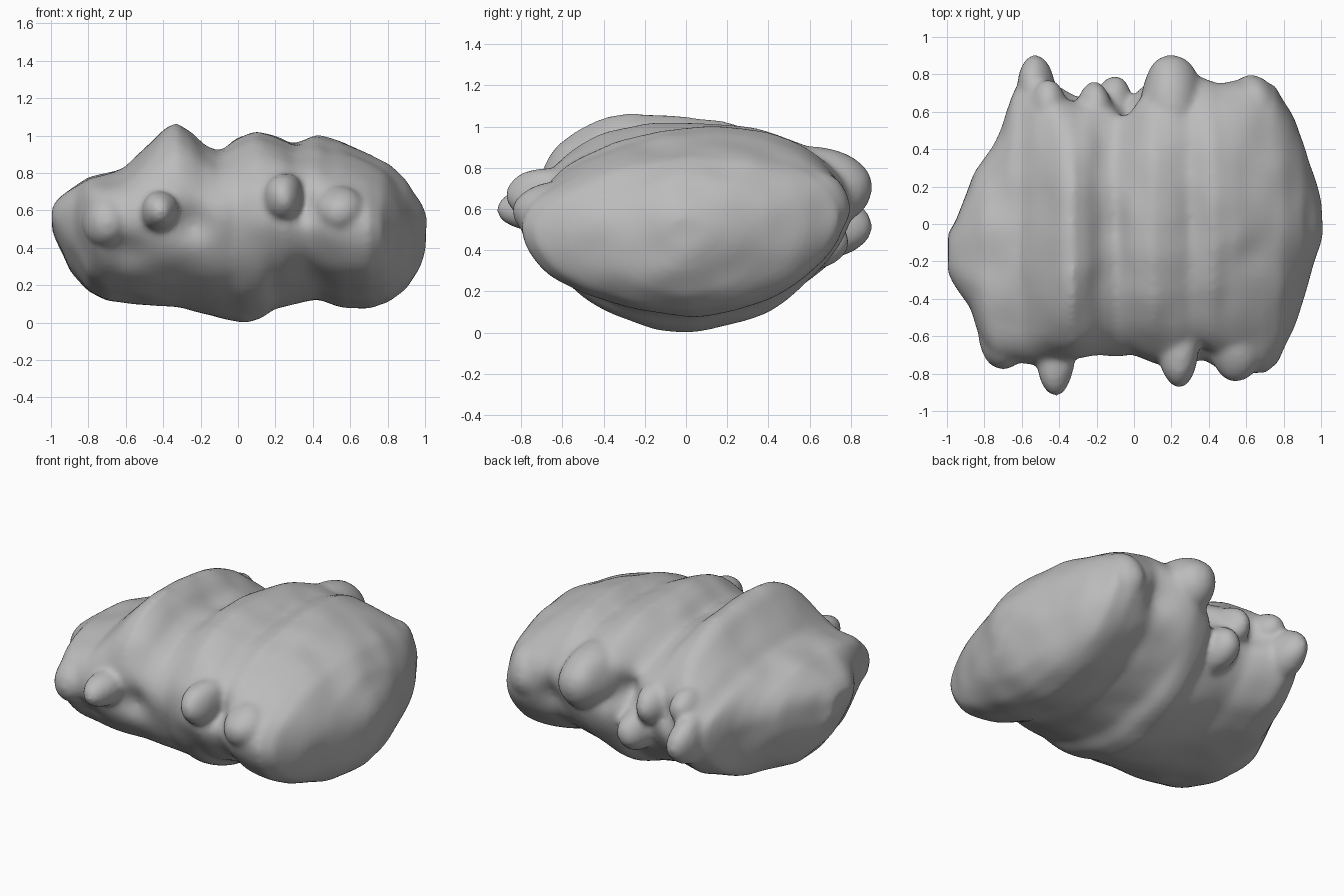
import bpy, bmesh, math
from mathutils import Matrix, Vector, noise

default = bpy.data.objects.get("Cube")
if default:
    bpy.data.objects.remove(default, do_unlink=True)

# Outline profiles of the boulder core along x, as (x, value)
TOP = [(-1, .62), (-.96, .67), (-.8, .78), (-.6, .83), (-.5, .93), (-.4, 1.04), (-.33, 1.07), (-.25, 1.02),
       (-.18, .95), (-.1, .92), (0, .99), (.1, 1.03), (.2, 1.0), (.3, .96), (.42, 1.01), (.55, .97),
       (.8, .85), (.9, .76), (.97, .65), (1, .56)]
BOTTOM = [(-1, .5), (-.95, .4), (-.9, .28), (-.8, .17), (-.7, .12), (-.3, .085), (-.1, .03), (.05, 0),
          (.13, .02), (.2, .08), (.42, .13), (.55, .09), (.7, .08), (.8, .11), (.9, .18), (.97, .3), (1, .4)]
FRONT = [(-1, -.26), (-.97, -.32), (-.87, -.46), (-.8, -.67), (-.74, -.74), (-.55, -.75), (-.3, -.74),
         (-.02, -.69), (.12, -.75), (.25, -.78), (.37, -.74), (.5, -.8), (.7, -.81), (.77, -.75),
         (.85, -.56), (.92, -.36), (1, -.1)]
BACK = [(-1, -.06), (-.95, .02), (-.85, .28), (-.75, .42), (-.7, .53), (-.65, .72), (-.53, .8), (-.4, .74),
        (-.3, .69), (-.03, .68), (.05, .77), (.2, .82), (.35, .79), (.45, .76), (.65, .78),
        (.75, .75), (.84, .6), (.92, .4), (1, .12)]
# Heights of the front and back edges, and how far back the crest lies
FRONT_EDGE = [(-1, .57), (-.4, .56), (.2, .58), (1, .47)]
BACK_EDGE = [(-1, .57), (-.5, .52), (-.1, .57), (.2, .65), (.6, .6), (1, .5)]
CREST = [(-1, -.16), (-.33, -.22), (.1, 0), (.5, .12), (1, 0)]
# Sharpness of each quarter of the section: below 1 is blunt, above 1 is pointed
FRONT_TOP = [(-1, .9), (-.33, .92), (.25, .95), (.5, 1.2), (1, 1.1)]
FRONT_BASE = [(-1, 1.05), (1, 1.1)]
BACK_TOP = [(-1, 1), (-.5, .95), (.2, .9), (.6, .9), (1, 1)]
BACK_BASE = [(-1, 1.1), (-.5, 1), (-.1, 1.08), (1, 1.12)]

# Hollows between the lobes: x, z, radius, depth
FRONT_HOLLOWS = [(-.25, .54, .09, .06), (.36, .63, .08, .07), (-.6, .38, .09, .04)]
BACK_HOLLOWS = [(-.01, .66, .09, .14), (-.34, .6, .07, .05), (.42, .55, .09, .05)]

# Rounded lobes that swell out of the core: centre, radii
LOBES = [((-.42, -.73, .6), (.1, .18, .11)), ((.24, -.62, .67), (.12, .26, .14)),
         ((-.7, -.6, .54), (.13, .18, .15)), ((.55, -.6, .59), (.15, .24, .15)),
         ((.2, .61, .71), (.17, .3, .2)), ((-.11, .6, .45), (.11, .19, .14)),
         ((-.21, .58, .62), (.1, .18, .13)), ((-.53, .66, .52), (.11, .25, .16)),
         ((-.45, .6, .68), (.1, .18, .11)), ((.64, .54, .61), (.15, .26, .2))]


def sample(profile, x):
    """Linear value of a profile at x."""
    for (xa, a), (xb, b) in zip(profile, profile[1:]):
        if x <= xb:
            return a + (b - a) * (x - xa) / (xb - xa)
    return profile[-1][1]


def section_point(x, angle):
    """Point on the lens-shaped cross-section at x."""
    c, s = math.cos(angle), math.sin(angle)
    if c > 0:
        edges, hollows, sharpness = BACK, BACK_HOLLOWS, BACK_TOP if s > 0 else BACK_BASE
    else:
        edges, hollows, sharpness = FRONT, FRONT_HOLLOWS, FRONT_TOP if s > 0 else FRONT_BASE
    e = sample(sharpness, x)
    crest = sample(CREST, x) * (1 if s > 0 else 0.2)
    blend = (c + 1) / 2
    mid = sample(FRONT_EDGE, x) * (1 - blend) + sample(BACK_EDGE, x) * blend
    y = crest + abs(c) ** e * (sample(edges, x) - crest)
    z = mid + abs(s) ** e * (sample(TOP if s > 0 else BOTTOM, x) - mid)
    for hx, hz, r, depth in hollows:
        fall = math.exp(-((x - hx) ** 2 + (z - hz) ** 2) / (r * r))
        y -= math.copysign(depth * fall * min(1, abs(c) * 2), c)
    return Vector((x, y, z))


# Loft the cross-sections into one closed core
STEPS, AROUND = 110, 88
bm = bmesh.new()
rings = []
for i in range(STEPS + 1):
    u = -1 + 2 * i / STEPS
    x = 0.6 * u + 0.4 * math.sin(u * math.pi / 2)
    rings.append([bm.verts.new(section_point(x, math.tau * k / AROUND)) for k in range(AROUND)])
for a, b in zip(rings, rings[1:]):
    for k in range(AROUND):
        n = (k + 1) % AROUND
        bm.faces.new((a[k], a[n], b[n], b[k]))
for ring in (rings[0], rings[-1]):
    centre = bm.verts.new(sum((v.co for v in ring), Vector()) / AROUND)
    for k in range(AROUND):
        bm.faces.new((ring[k], ring[(k + 1) % AROUND], centre))
bmesh.ops.smooth_vert(bm, verts=bm.verts, factor=0.5, use_axis_x=True, use_axis_y=True, use_axis_z=True)

# Add the lobes and roughen everything slightly
for place, radii in LOBES:
    matrix = Matrix.Translation(place) @ Matrix.Diagonal((*radii, 1))
    bmesh.ops.create_icosphere(bm, subdivisions=4, radius=1, matrix=matrix)
for v in bm.verts:
    v.co += noise.noise_vector(v.co * 5) * 0.014
bmesh.ops.recalc_face_normals(bm, faces=bm.faces)
lowest = min(v.co.z for v in bm.verts)
bmesh.ops.translate(bm, verts=bm.verts, vec=(0, 0, -lowest))

mesh = bpy.data.meshes.new("boulder")
bm.to_mesh(mesh)
bm.free()
boulder = bpy.data.objects.new("boulder", mesh)
bpy.context.collection.objects.link(boulder)

# Plain stone colour
stone = bpy.data.materials.new("stone_grey")
stone.use_nodes = True
colour = (0.5, 0.5, 0.5, 1)
stone.diffuse_color = colour
stone.node_tree.nodes["Principled BSDF"].inputs["Base Color"].default_value = colour
mesh.materials.append(stone)

# Fuse the core and lobes into one weathered skin
fuse = boulder.modifiers.new("fuse", 'REMESH')
fuse.mode = 'VOXEL'
fuse.voxel_size = 0.018
fuse.use_smooth_shade = True
weather = boulder.modifiers.new("weather", 'SMOOTH')
weather.factor = 0.5
weather.iterations = 6

bpy.context.view_layer.objects.active = boulder
boulder.select_set(True)
bpy.ops.object.shade_smooth()
